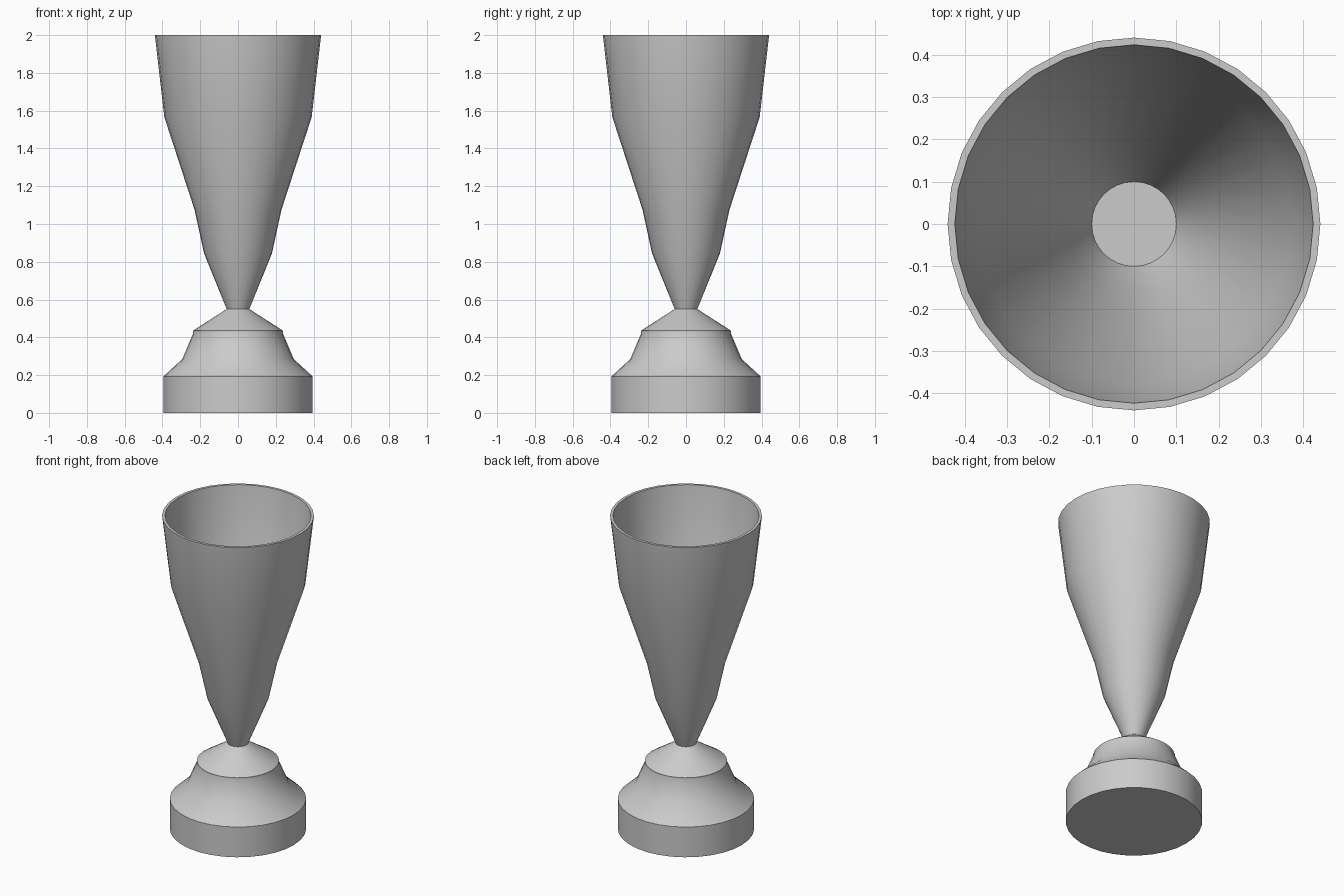
import bpy, bmesh, math

if "Cube" in bpy.data.objects:
    bpy.data.objects.remove(bpy.data.objects["Cube"])

SEGMENTS = 32


def lathe(name, profile):
    """Revolve (radius, z) points around the z axis."""
    bm = bmesh.new()
    verts = [bm.verts.new((r, 0, z)) for r, z in profile]
    edges = [bm.edges.new(pair) for pair in zip(verts, verts[1:])]
    bmesh.ops.spin(bm, geom=verts + edges, cent=(0, 0, 0), axis=(0, 0, 1),
                   angle=math.tau, steps=SEGMENTS, use_merge=False)
    bmesh.ops.remove_doubles(bm, verts=bm.verts, dist=1e-4)
    bmesh.ops.recalc_face_normals(bm, faces=bm.faces)
    mesh = bpy.data.meshes.new(name)
    bm.to_mesh(mesh)
    bm.free()
    obj = bpy.data.objects.new(name, mesh)
    bpy.context.collection.objects.link(obj)
    bpy.ops.object.select_all(action='DESELECT')
    obj.select_set(True)
    bpy.context.view_layer.objects.active = obj
    bpy.ops.object.shade_smooth_by_angle(angle=math.radians(30))
    return obj


# Stepped pedestal, narrowing to the neck
lathe("pedestal", [(0, 0), (0.395, 0), (0.395, 0.193), (0.295, 0.285),
                   (0.238, 0.42), (0.238, 0.435), (0.06, 0.55), (0, 0.55)])

# Hollow flared cup: up the outside, over the rim, down to a flat floor
lathe("cup", [(0, 0.55), (0.06, 0.55), (0.18, 0.845), (0.23, 1.075),
              (0.39, 1.565), (0.44, 2.0), (0.423, 2.0), (0.373, 1.567),
              (0.213, 1.08), (0.163, 0.85), (0.1, 0.695), (0, 0.695)])
